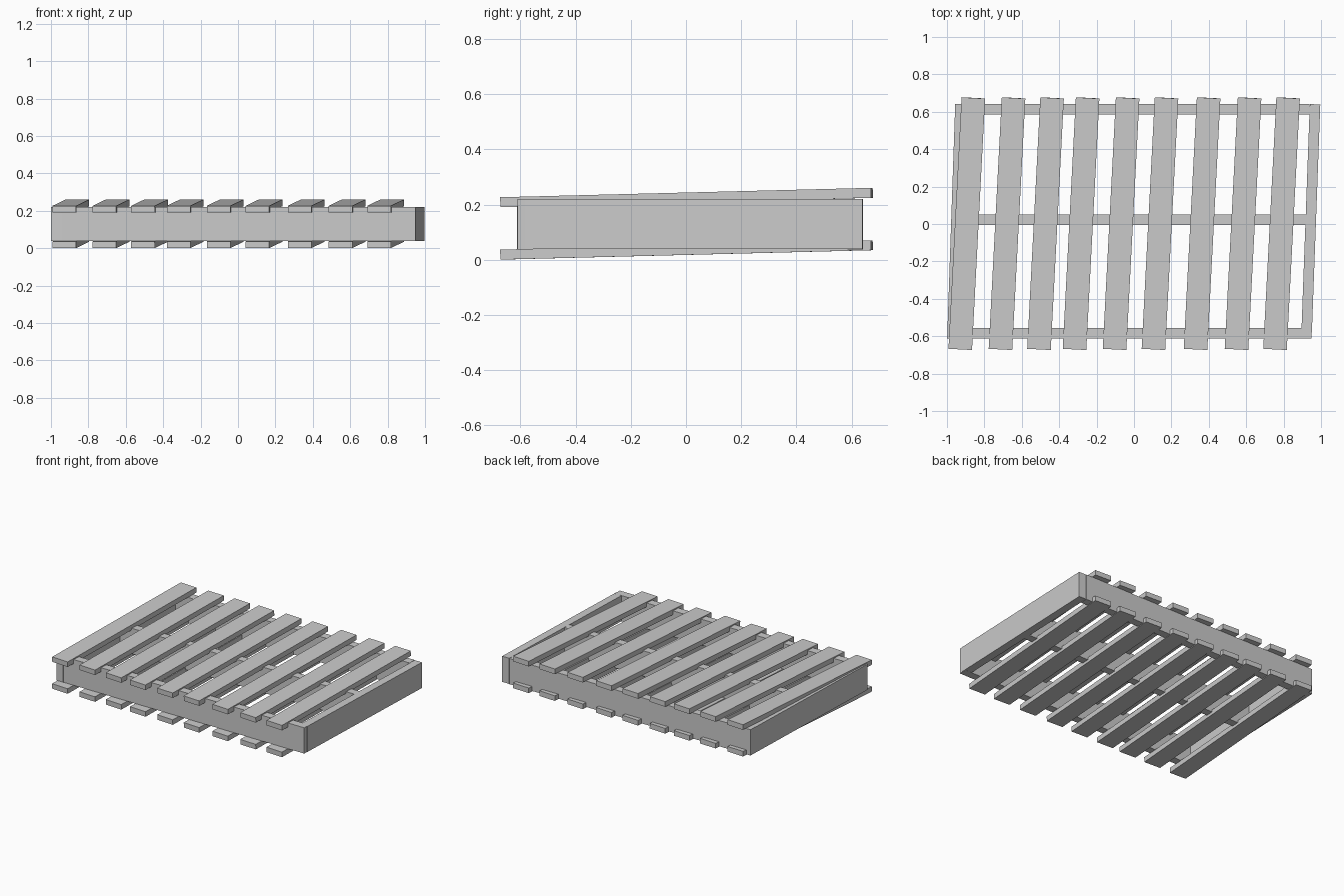
import bpy
from math import atan2, hypot
from mathutils import Vector

if "Cube" in bpy.data.objects:
    bpy.data.objects.remove(bpy.data.objects["Cube"])


def board(name, start, end, width, height):
    """Box running along its local y axis from start to end."""
    a, b = Vector(start), Vector(end)
    d = b - a
    flat = hypot(d.x, d.y)
    bpy.ops.mesh.primitive_cube_add(size=1, location=(a + b) / 2)
    ob = bpy.context.object
    ob.name = name
    ob.scale = (width, d.length, height)
    ob.rotation_euler = (atan2(d.z, flat), 0, atan2(-d.x, d.y))
    return ob


# Frame: three rails along x and two slightly skewed end boards
ZC, H, T = 0.129, 0.183, 0.056
board("front_rail", (-0.95, -0.583, ZC), (0.948, -0.583, ZC), T, H)
board("middle_rail", (-0.94, 0.023, ZC), (0.93, 0.023, ZC), T, H - 0.002)
board("back_rail", (-0.956, 0.614, ZC), (0.937, 0.614, ZC), T, H)
board("left_end_board", (-0.971, -0.612, ZC), (-0.929, 0.61, ZC), T, H - 0.001)
board("right_end_board", (0.923, -0.58, ZC), (0.968, 0.64, ZC), T, H - 0.001)

# Slats: skewed and gently rising to the back, one layer above and one below
slat_x = (-0.929, -0.714, -0.508, -0.318, -0.104, 0.104, 0.329, 0.548, 0.754)
for layer, z in (("top", 0.2085), ("bottom", 0.0185)):
    for i, x in enumerate(slat_x):
        board(f"{layer}_slat_{i + 1}", (x, -0.67, z),
              (x + 0.07, 0.674, z + 0.034), 0.126, 0.036)
